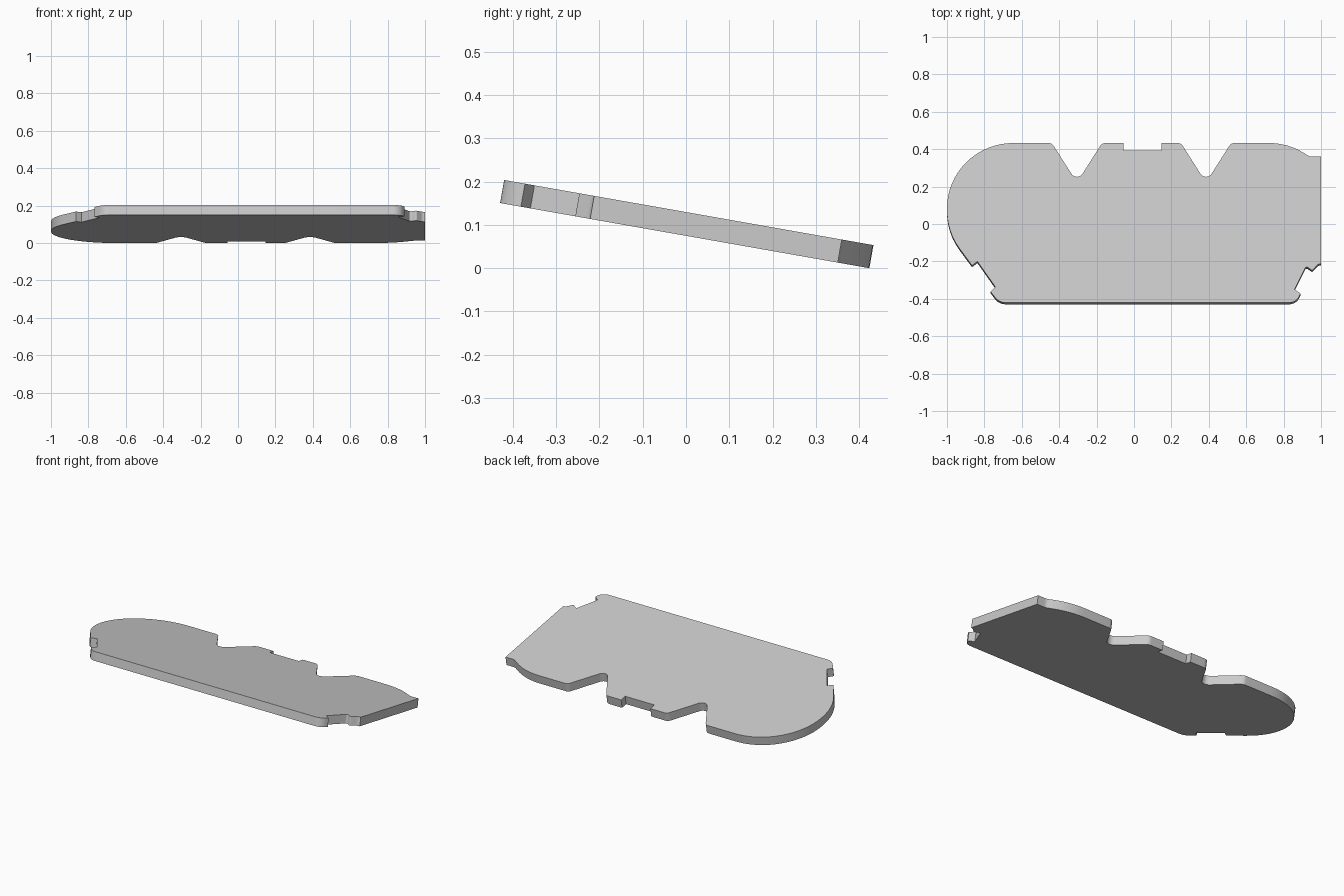
import bpy
import bmesh
from math import radians, cos, tan, ceil
from mathutils import Vector, Matrix

if "Cube" in bpy.data.objects:
    bpy.data.objects.remove(bpy.data.objects["Cube"], do_unlink=True)

TILT = radians(10)
THICKNESS = 0.054
BACK, FRONT = 0.433, -0.42


def rounded(corners):
    """Turn (x, y, radius) corners into an outline with filleted corners."""
    points = []
    for i, (x, y, r) in enumerate(corners):
        p = Vector((x, y))
        if r == 0:
            points.append(p)
            continue
        to_prev = (Vector(corners[i - 1][:2]) - p).normalized()
        to_next = (Vector(corners[(i + 1) % len(corners)][:2]) - p).normalized()
        half = to_prev.angle(to_next) / 2
        centre = p + (to_prev + to_next).normalized() * r / abs(cos(radians(90) - half))
        start = p + to_prev * r / tan(half) - centre
        sweep = start.angle_signed(p + to_next * r / tan(half) - centre)
        steps = max(3, ceil(abs(sweep) / radians(6)))
        for k in range(steps + 1):
            points.append(centre + Matrix.Rotation(-sweep * k / steps, 2) @ start)
    return points


def v_notch(x):
    """V-shaped cut in the back edge, listed from right to left."""
    return [(x + 0.134, BACK, 0.035), (x, 0.222, 0.035), (x - 0.134, BACK, 0.035)]


# Outline, counterclockwise from the front left corner
front_edge = [(-0.767, -0.361, 0), (-0.722, FRONT, 0.07),
              (0.869, FRONT, 0.06), (0.89, -0.372, 0)]
right_side = [(0.858, -0.35, 0), (0.92, -0.225, 0.01), (0.953, -0.249, 0.008),
              (0.985, -0.214, 0.03), (1, -0.212, 0), (1, 0.36, 0),
              (0.939, 0.36, 0.04), (0.826, BACK, 0.35)]
slot = [(0.147, BACK, 0), (0.147, 0.392, 0), (-0.056, 0.392, 0), (-0.056, BACK, 0)]
left_side = [(-1, BACK, 0.355), (-1, -0.04, 0.35), (-0.866, -0.222, 0),
             (-0.837, -0.2, 0), (-0.741, -0.337, 0)]
corners = front_edge + right_side + v_notch(0.385) + slot + v_notch(-0.305) + left_side
outline = rounded([(x, y / cos(TILT), r) for x, y, r in corners])

# Plate: extrude the outline downward
bm = bmesh.new()
top = bm.faces.new([bm.verts.new((p.x, p.y, 0)) for p in outline])
lower = bmesh.ops.extrude_face_region(bm, geom=[top], use_keep_orig=True)
bmesh.ops.translate(bm, vec=(0, 0, -THICKNESS),
                    verts=[g for g in lower["geom"] if isinstance(g, bmesh.types.BMVert)])
bmesh.ops.recalc_face_normals(bm, faces=bm.faces)

# Lean the plate so its front edge is raised
bm.transform(Matrix.Rotation(-TILT, 4, "X"))
bmesh.ops.translate(bm, verts=bm.verts, vec=(0, 0, -min(v.co.z for v in bm.verts)))
mesh = bpy.data.meshes.new("tilted_plate")
bm.to_mesh(mesh)
bm.free()
plate = bpy.data.objects.new("tilted_plate", mesh)
bpy.context.collection.objects.link(plate)

# Single grey finish
grey = bpy.data.materials.new("light_grey")
grey.use_nodes = True
grey.diffuse_color = (0.6, 0.6, 0.6, 1)
grey.node_tree.nodes["Principled BSDF"].inputs["Base Color"].default_value = (0.6, 0.6, 0.6, 1)
mesh.materials.append(grey)

bpy.ops.object.select_all(action="DESELECT")
plate.select_set(True)
bpy.context.view_layer.objects.active = plate
bpy.ops.object.shade_smooth_by_angle(angle=radians(30))
